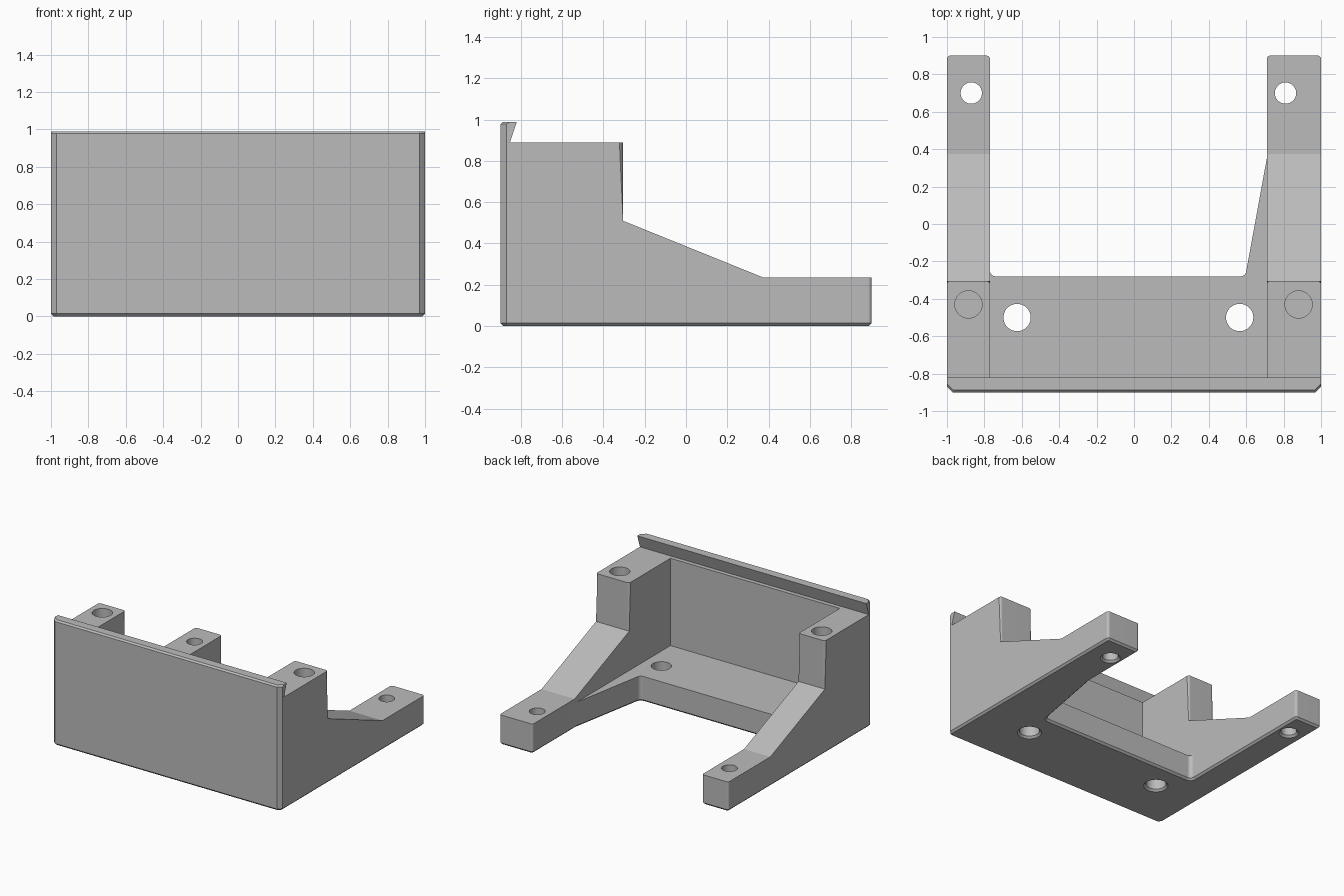
import bpy, bmesh, math
from mathutils import Vector

cube = bpy.data.objects.get("Cube")
if cube:
    bpy.data.objects.remove(cube, do_unlink=True)

grey = bpy.data.materials.new("grey_plastic")
grey.use_nodes = True
grey.diffuse_color = (0.5, 0.5, 0.5, 1)
grey.node_tree.nodes["Principled BSDF"].inputs["Base Color"].default_value = (0.5, 0.5, 0.5, 1)

FLOOR, TOWER, ARM, TOP = 0.2, 0.89, 0.235, 0.99
INNER_L, INNER_R = 0.71, -0.77
TOWER_BACK = -0.305


def make_object(name, bm):
    bmesh.ops.recalc_face_normals(bm, faces=bm.faces)
    mesh = bpy.data.meshes.new(name)
    bm.to_mesh(mesh)
    bm.free()
    mesh.materials.append(grey)
    ob = bpy.data.objects.new(name, mesh)
    bpy.context.collection.objects.link(ob)
    return ob


def rounded(points, steps=6):
    """Outline from (x, y, radius) corners; radius 0 stays sharp."""
    out = []
    for i, (x, y, r) in enumerate(points):
        p = Vector((x, y))
        if r == 0:
            out.append(p)
            continue
        a = (Vector(points[i - 1][:2]) - p).normalized()
        b = (Vector(points[(i + 1) % len(points)][:2]) - p).normalized()
        half = a.angle(b) / 2
        centre = p + (a + b).normalized() * (r / math.sin(half))
        start = p + a * (r / math.tan(half)) - centre
        end = p + b * (r / math.tan(half)) - centre
        sweep = start.angle_signed(end)
        for k in range(steps + 1):
            t = -sweep * k / steps
            out.append(centre + Vector((start.x * math.cos(t) - start.y * math.sin(t),
                                        start.x * math.sin(t) + start.y * math.cos(t))))
    return out


def prism(coords, offset):
    bm = bmesh.new()
    face = bm.faces.new([bm.verts.new(c) for c in coords])
    res = bmesh.ops.extrude_face_region(bm, geom=[face], use_keep_orig=True)
    moved = [v for v in res["geom"] if isinstance(v, bmesh.types.BMVert)]
    bmesh.ops.translate(bm, verts=moved, vec=offset)
    bmesh.ops.recalc_face_normals(bm, faces=bm.faces)
    return bm


def lathe(x, y, rings, sides=48):
    bm = bmesh.new()
    loops = [[bm.verts.new((x + r * math.cos(math.tau * k / sides),
                            y + r * math.sin(math.tau * k / sides), z))
              for k in range(sides)] for r, z in rings]
    for lo, hi in zip(loops, loops[1:]):
        for k in range(sides):
            n = (k + 1) % sides
            bm.faces.new((lo[k], lo[n], hi[n], hi[k]))
    bm.faces.new(loops[0])
    bm.faces.new(loops[-1])
    return bm


def cut(target, bm):
    cutter = make_object("cutter", bm)
    cutter.hide_render = True
    mod = target.modifiers.new("cut", "BOOLEAN")
    mod.operation, mod.solver, mod.object = "DIFFERENCE", "EXACT", cutter
    bpy.context.view_layer.objects.active = target
    bpy.ops.object.modifier_apply(modifier=mod.name)
    bpy.data.objects.remove(cutter, do_unlink=True)


def bevel(bm, edges, size, segments=1):
    bmesh.ops.bevel(bm, geom=edges, offset=size, segments=segments, profile=0.5,
                    affect="EDGES", clamp_overlap=False)


# Full-height U-shaped block with chamfered underside and front rim
outline = rounded([
    (-0.97, -0.9, 0), (0.97, -0.9, 0), (1, -0.87, 0),
    (1, 0.9, 0.018), (INNER_L, 0.9, 0.018), (INNER_L, 0.35, 0),
    (0.595, -0.28, 0.03), (INNER_R, -0.28, 0.03),
    (INNER_R, 0.9, 0.018), (-1, 0.9, 0.018), (-1, -0.87, 0)])
bm = prism([(p.x, p.y, 0) for p in outline], (0, 0, TOP))
bevel(bm, [e for e in bm.edges if all(v.co.z < 0.001 for v in e.verts)], 0.015)
bevel(bm, [e for e in bm.edges
           if all(v.co.z > TOP - 0.001 and v.co.y < -0.86 for v in e.verts)], 0.012)
body = make_object("bracket_body", bm)

# Side silhouette: undercut lip, tower top, sloping arm
side = [(-0.817, 1.0), (-0.853, TOWER), (TOWER_BACK, TOWER), (TOWER_BACK, 0.51),
        (0.375, ARM), (1.1, ARM), (1.1, 1.2), (-0.817, 1.2)]
cut(body, prism([(-1.2, y, z) for y, z in side], (2.4, 0, 0)))

# Open bay between the towers, above the floor
bay = [(INNER_R, -0.82), (INNER_L, -0.82), (INNER_L, 1.2), (INNER_R, 1.2)]
cut(body, prism([(x, y, FLOOR) for x, y in bay], (0, 0, TOWER - FLOOR + 0.0005)))

# Rounded back corners of the towers
bm = bmesh.new()
bm.from_mesh(body.data)
bmesh.ops.remove_doubles(bm, verts=bm.verts, dist=0.0003)
bmesh.ops.dissolve_limit(bm, angle_limit=0.01, verts=bm.verts, edges=bm.edges)
corners = [e for e in bm.edges if e.calc_length() > 0.3
           and all(abs(v.co.y - TOWER_BACK) < 0.002 for v in e.verts)
           and abs(e.verts[0].co.x - e.verts[1].co.x) < 0.001]
bevel(bm, corners, 0.018, 5)
bm.to_mesh(body.data)
bm.free()

# Screw holes: countersunk through the floor and arms, blind in the towers
for x, y, r in [(-0.625, -0.5, 0.073), (0.565, -0.5, 0.073),
                (-0.87, 0.7, 0.057), (0.81, 0.7, 0.057)]:
    cut(body, lathe(x, y, [(r + 0.035, -0.02), (r, 0.015), (r, 0.6)]))
for x in (-0.885, 0.88):
    cut(body, lathe(x, -0.43, [(0.073, 0.5), (0.073, 1.1)]))

# Smooth round surfaces, crisp edges
for ob in bpy.context.selected_objects:
    ob.select_set(False)
body.select_set(True)
bpy.context.view_layer.objects.active = body
bpy.ops.object.shade_smooth_by_angle(angle=math.radians(20))
weighted = body.modifiers.new("weighted_normals", "WEIGHTED_NORMAL")
weighted.keep_sharp = True
